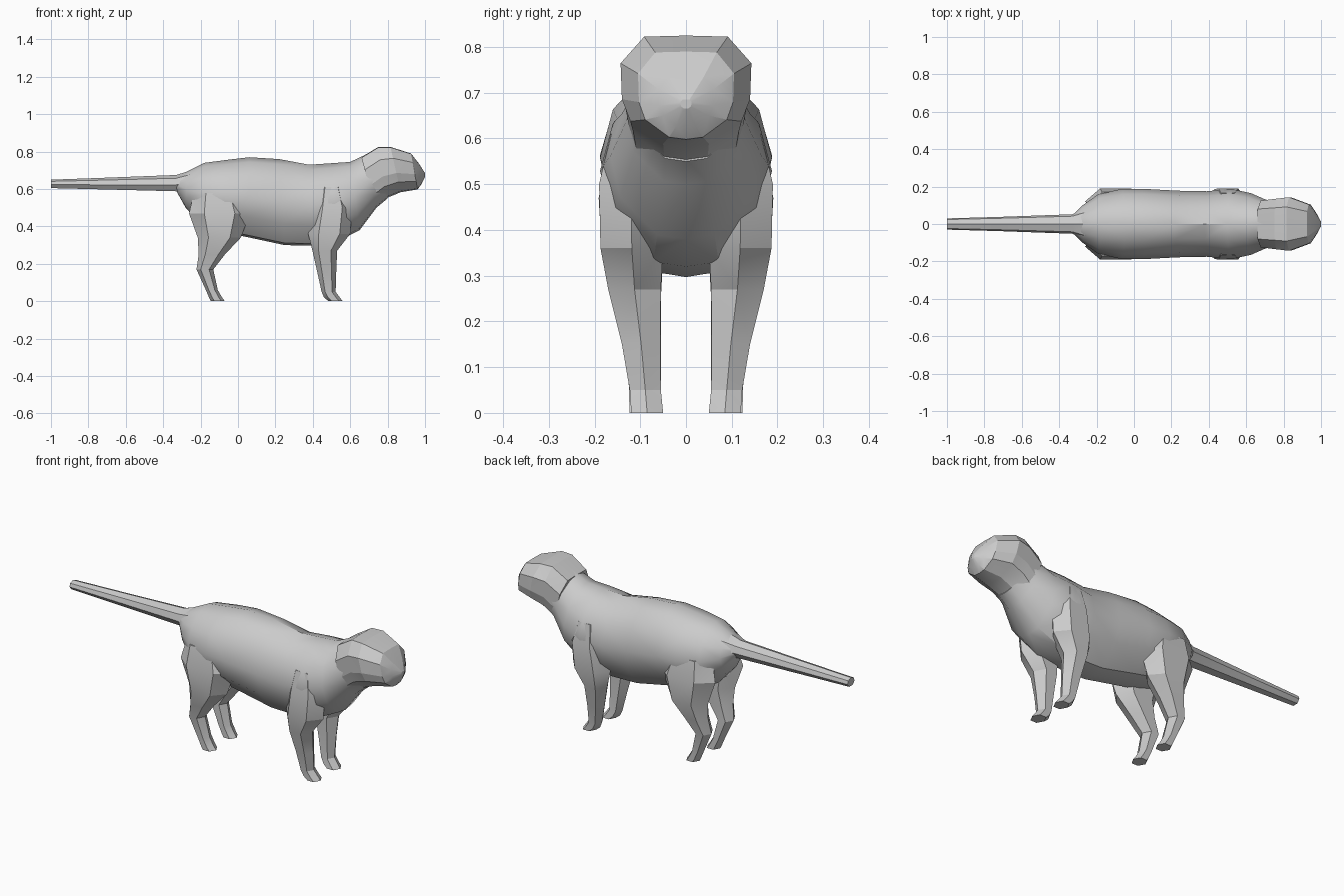
import bpy, bmesh

if "Cube" in bpy.data.objects:
    bpy.data.objects.remove(bpy.data.objects["Cube"])


def loft(name, rings, angle=0.45):
    """Skin a list of equal-length point rings and cap both ends."""
    bm = bmesh.new()
    rows = [[bm.verts.new(p) for p in ring] for ring in rings]
    n = len(rows[0])
    for a, b in zip(rows, rows[1:]):
        for i in range(n):
            j = (i + 1) % n
            bm.faces.new((a[i], a[j], b[j], b[i]))
    bm.faces.new(rows[0])
    bm.faces.new(rows[-1])
    bmesh.ops.triangulate(bm, faces=[f for f in bm.faces if len(f.verts) == 4])
    bmesh.ops.recalc_face_normals(bm, faces=bm.faces)
    me = bpy.data.meshes.new(name)
    bm.to_mesh(me)
    bm.free()
    ob = bpy.data.objects.new(name, me)
    bpy.context.collection.objects.link(ob)
    bpy.ops.object.select_all(action='DESELECT')
    ob.select_set(True)
    bpy.context.view_layer.objects.active = ob
    bpy.ops.object.shade_smooth_by_angle(angle=angle)
    return ob


def section(profile, tx, tz, bx, bz, w):
    """Cross-section between a top and a bottom point; profile = (height, width) pairs."""
    half = []
    for u, v in profile:
        s = (1 + u) / 2
        half.append((bx + (tx - bx) * s, v * w, bz + (tz - bz) * s))
    left = [(x, -y, z) for x, y, z in reversed(half) if y > 1e-6]
    return half + left


def leg(name, levels):
    """Six-sided leg from (z, back x, front x, inner y, outer y), mirrored to the other side."""
    rings = []
    for z, x0, x1, y0, y1 in levels:
        a, b, m = x0 + (x1 - x0) * .25, x0 + (x1 - x0) * .75, (y0 + y1) / 2
        rings.append([(x0, m, z), (a, y0, z), (b, y0, z),
                      (x1, m, z), (b, y1, z), (a, y1, z)])
    ob = loft(name, rings)
    mod = ob.modifiers.new("mirror", 'MIRROR')
    mod.use_axis = (False, True, False)
    return ob


# Torso and neck
round_profile = [(1, 0), (.88, .45), (.5, .85), (0, 1), (-.5, .87), (-.95, .38), (-1, 0)]
loft("body", [section(round_profile, *r) for r in [
    (-.33, .66, -.33, .59, .045),
    (-.27, .695, -.28, .50, .10),
    (-.18, .74, -.20, .41, .16),
    (-.05, .757, -.08, .37, .188),
    (.06, .77, .04, .345, .188),
    (.22, .76, .25, .30, .178),
    (.38, .73, .40, .297, .175),
    (.50, .738, .53, .32, .188),
    (.60, .745, .65, .38, .165),
    (.67, .778, .74, .50, .13),
    (.74, .815, .80, .55, .12)]], angle=0.6)

# Head with blunt muzzle
head_profile = [(1, 0), (.98, .64), (.5, 1), (-.15, .98), (-.55, .85), (-.95, .35), (-1, 0)]
loft("head", [section(head_profile, *r) for r in [
    (.66, .77, .73, .50, .125),
    (.75, .825, .79, .55, .135),
    (.815, .825, .87, .583, .143),
    (.925, .79, .96, .598, .105),
    (.968, .735, .98, .625, .06),
    (1.0, .685, 1.0, .665, .012)]], angle=0.3)

# Tail
tail_profile = [(1, 0), (.6, .8), (-.2, 1), (-1, .5)]
loft("tail", [section(tail_profile, *r) for r in [
    (-.22, .71, -.25, .585, .09),
    (-.33, .675, -.33, .588, .052),
    (-.72, .66, -.72, .598, .038),
    (-1.0, .65, -1.0, .605, .03)]])

# Legs
leg("hind_leg", [
    (0, -.145, -.07, .055, .123),
    (.02, -.155, -.085, .055, .124),
    (.06, -.172, -.108, .055, .125),
    (.17, -.222, -.132, .055, .138),
    (.25, -.21, -.07, .055, .16),
    (.34, -.215, .015, .05, .183),
    (.47, -.262, .065, .05, .191),
    (.58, -.235, .02, .04, .17)])
leg("front_leg", [
    (0, .485, .56, .05, .12),
    (.02, .46, .545, .052, .121),
    (.05, .447, .522, .055, .123),
    (.15, .425, .525, .056, .14),
    (.27, .398, .53, .055, .17),
    (.36, .375, .60, .05, .187),
    (.50, .40, .61, .05, .19),
    (.61, .43, .57, .05, .165)])
